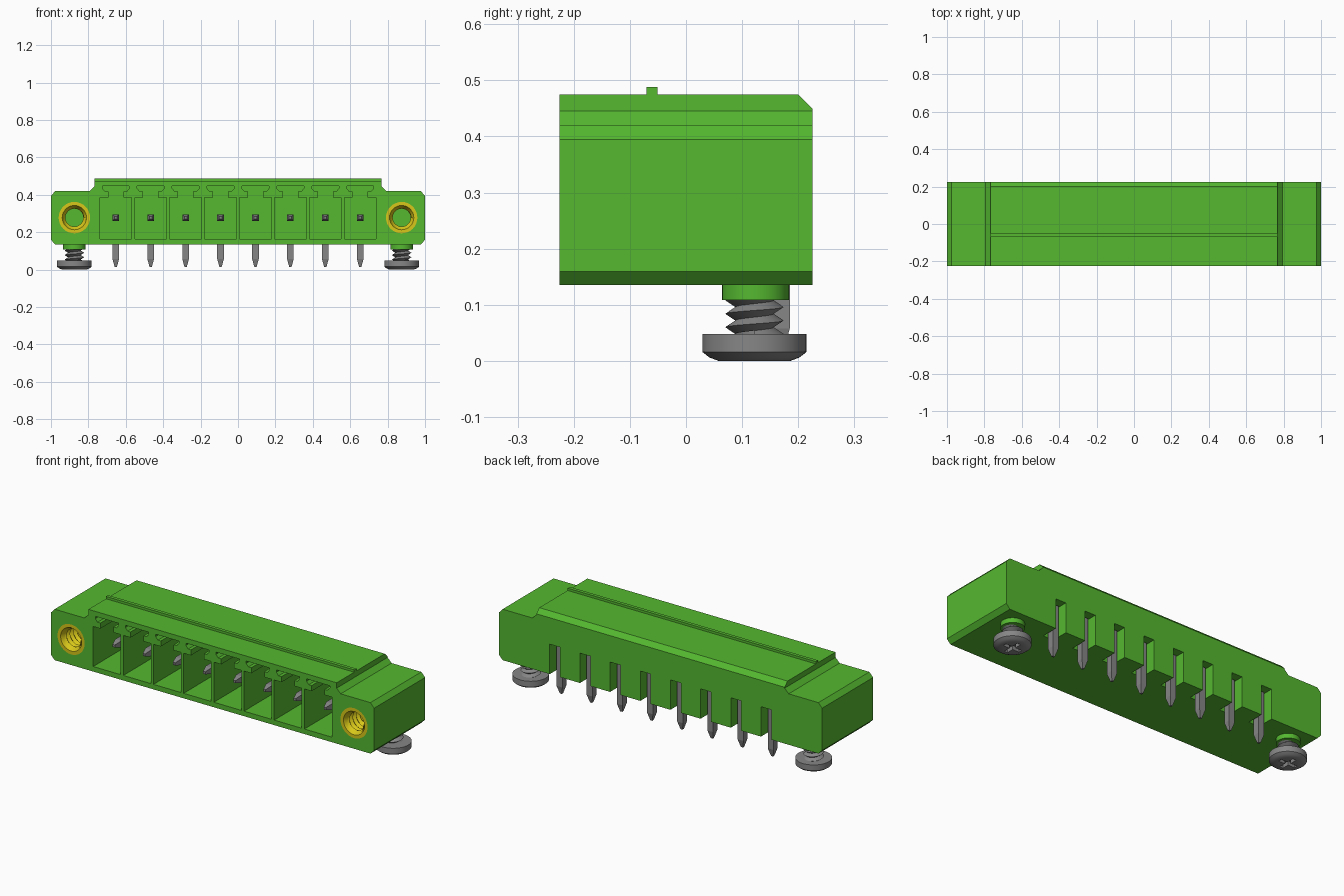
import bpy
import bmesh
import math
from mathutils import Matrix, Vector

cube = bpy.data.objects.get("Cube")
if cube:
    bpy.data.objects.remove(cube, do_unlink=True)

PITCH = 0.1867
WAYS = [(i - 3.5) * PITCH for i in range(8)]
SIDES = (("left", 0.875), ("right", -0.875))
PIN_Z = 0.278
FRONT, BACK = -0.225, 0.225
SCREW_Y = 0.122


def material(name, rgb):
    m = bpy.data.materials.new(name)
    m.use_nodes = True
    m.diffuse_color = (*rgb, 1)
    bsdf = next(n for n in m.node_tree.nodes if n.type == 'BSDF_PRINCIPLED')
    bsdf.inputs["Base Color"].default_value = (*rgb, 1)
    return m


GREEN = material("green plastic", (0.09, 0.48, 0.03))
STEEL = material("grey steel", (0.24, 0.24, 0.24))
BRASS = material("yellow brass", (0.68, 0.57, 0.01))


def make(name, bm, mat, closed=True, smooth=False):
    if closed:
        bmesh.ops.recalc_face_normals(bm, faces=bm.faces)
    mesh = bpy.data.meshes.new(name)
    bm.to_mesh(mesh)
    bm.free()
    mesh.materials.append(mat)
    ob = bpy.data.objects.new(name, mesh)
    bpy.context.collection.objects.link(ob)
    if smooth:
        shade(ob)
    return ob


def shade(ob):
    bpy.ops.object.select_all(action='DESELECT')
    ob.select_set(True)
    bpy.context.view_layer.objects.active = ob
    bpy.ops.object.shade_smooth_by_angle(angle=math.radians(32))


def cut(ob, cutter):
    """Subtract the cutter, keep the result as real geometry, drop the cutter."""
    mod = ob.modifiers.new("cut", 'BOOLEAN')
    mod.operation, mod.solver, mod.object = 'DIFFERENCE', 'EXACT', cutter
    deps = bpy.context.evaluated_depsgraph_get()
    mesh = bpy.data.meshes.new_from_object(ob.evaluated_get(deps))
    ob.modifiers.clear()
    ob.data = mesh
    bpy.data.objects.remove(cutter, do_unlink=True)


def prism(bm, pts, plane, lo, hi):
    """Extrude a 2D outline drawn in plane 'xz', 'yz' or 'xy' between lo and hi."""
    place = {'xz': lambda p, d: (p[0], d, p[1]),
             'yz': lambda p, d: (d, p[0], p[1]),
             'xy': lambda p, d: (p[0], p[1], d)}[plane]
    a = [bm.verts.new(place(p, lo)) for p in pts]
    b = [bm.verts.new(place(p, hi)) for p in pts]
    bm.faces.new(a)
    bm.faces.new(b[::-1])
    for i in range(len(pts)):
        j = (i + 1) % len(pts)
        bm.faces.new((a[i], b[i], b[j], a[j]))


def rect(u0, u1, v0, v1):
    return [(u0, v0), (u1, v0), (u1, v1), (u0, v1)]


def circle(cx, cy, r, n=32):
    return [(cx + r * math.cos(2 * math.pi * i / n), cy + r * math.sin(2 * math.pi * i / n))
            for i in range(n)]


def lathe(profile, caps, n=32):
    """Revolve (radius, z) points about z."""
    bm = bmesh.new()
    rings = [[bm.verts.new((x, y, z)) for x, y in circle(0, 0, r, n)] for r, z in profile]
    for a, b in zip(rings, rings[1:]):
        for i in range(n):
            j = (i + 1) % n
            bm.faces.new((a[i], a[j], b[j], b[i]))
    if caps:
        bm.faces.new(rings[0][::-1])
        bm.faces.new(rings[-1])
    return bm


def thread(bm, root, crest, z0, pitch, turns, n=24):
    """Continuous V-shaped helical surface about z."""
    steps = turns * n
    low, high = [], []
    for k in range(steps + n + 1):
        a, z = 2 * math.pi * k / n, z0 + pitch * k / n
        c, s = math.cos(a), math.sin(a)
        low.append(bm.verts.new((root * c, root * s, z)))
        if k <= steps:
            high.append(bm.verts.new((crest * c, crest * s, z + pitch / 2)))
    for k in range(steps):
        bm.faces.new((low[k], low[k + 1], high[k + 1], high[k]))
        bm.faces.new((high[k], high[k + 1], low[k + 1 + n], low[k + n]))


# Housing: chamfered flanges with a raised centre block
half = [(0.977, 0.135), (1.0, 0.159), (1.0, 0.395), (0.977, 0.42),
        (0.793, 0.42), (0.768, 0.445), (0.768, 0.475)]
bm = bmesh.new()
prism(bm, half + [(-x, z) for x, z in reversed(half)], 'xz', FRONT, BACK)
housing = make("housing", bm, GREEN)

bm = bmesh.new()
# Contact chambers with a keyed dovetail slot above each
key = [(0.085, 0.163), (0.085, 0.387), (0.04, 0.387), (0.04, 0.418),
       (0.058, 0.418), (0.072, 0.434), (0.072, 0.447)]
for x in WAYS:
    outline = [(x + u, z) for u, z in key] + [(x - u, z) for u, z in reversed(key)]
    prism(bm, outline, 'xz', FRONT - 0.05, 0.1)
    # Rear slot for the solder leg
    prism(bm, rect(x - 0.032, x + 0.032, 0.1, 0.302), 'xz', 0.13, BACK + 0.05)
# Bores for the threaded inserts
for _, x in SIDES:
    prism(bm, circle(x, PIN_Z, 0.084), 'xz', FRONT - 0.05, 0.0)
# Chamfer along the top rear edge
prism(bm, [(0.199, 0.476), (0.25, 0.425), (0.25, 0.476 + 0.02), (0.199, 0.496)], 'yz', -1.1, 1.1)
cut(housing, make("cutter", bm, GREEN))

# Narrow rib across the top
bm = bmesh.new()
prism(bm, rect(-0.07, -0.051, 0.47, 0.488), 'yz', -0.768, 0.768)
make("top_rib", bm, GREEN)

# Bent square pins: (y, z, half width, section direction in yz)
path = [(-0.165, PIN_Z, 0.007, (0, 1)), (-0.125, PIN_Z, 0.018, (0, 1)),
        (0.167, PIN_Z, 0.018, (1, 1)), (0.167, 0.058, 0.018, (1, 0)),
        (0.167, 0.014, 0.006, (1, 0))]
for number, x in enumerate(WAYS, 1):
    bm = bmesh.new()
    rings = [[bm.verts.new((x + sx * h, y + s * h * d[0], z + s * h * d[1]))
              for sx, s in ((-1, -1), (1, -1), (1, 1), (-1, 1))] for y, z, h, d in path]
    for a, b in zip(rings, rings[1:]):
        for i in range(4):
            j = (i + 1) % 4
            bm.faces.new((a[i], a[j], b[j], b[i]))
    bm.faces.new(rings[0])
    bm.faces.new(rings[-1])
    make(f"contact_pin_{number}", bm, STEEL)

to_y = Matrix.Rotation(-math.pi / 2, 4, 'X')
for side, x in SIDES:
    # Threaded insert: flush rim, countersink and internal thread
    bm = lathe([(0.05, -0.195), (0.065, FRONT), (0.084, FRONT)], False)
    bm.transform(Matrix.Translation((x, 0, PIN_Z)) @ to_y)
    make(f"{side}_insert_rim", bm, BRASS, False, True)
    bm = bmesh.new()
    thread(bm, 0.06, 0.048, FRONT, 0.03, 7)
    bmesh.ops.reverse_faces(bm, faces=bm.faces)
    bm.transform(Matrix.Translation((x, 0, PIN_Z)) @ to_y)
    make(f"{side}_insert_thread", bm, BRASS, False, True)

    at_screw = Matrix.Translation((x, SCREW_Y, 0))
    # Boss under the flange
    bm = bmesh.new()
    prism(bm, circle(x, SCREW_Y + 0.002, 0.06), 'xy', 0.109, 0.137)
    make(f"{side}_screw_boss", bm, GREEN, True, True)

    # Screw shank
    bm = bmesh.new()
    thread(bm, 0.034, 0.052, 0.03, 0.024, 4)
    bm.transform(at_screw)
    make(f"{side}_screw_thread", bm, STEEL, False, True)

    # Screw head with a cross recess underneath
    bm = lathe([(0.064, 0.0), (0.08, 0.006), (0.093, 0.016), (0.093, 0.048)], True, 40)
    bm.transform(at_screw)
    head = make(f"{side}_screw_head", bm, STEEL)
    w, l = 0.01, 0.05
    arm = [(l, -w), (l, w), (w, w)]
    cross = []
    for q in range(4):
        turn = Matrix.Rotation(q * math.pi / 2, 2)
        cross += [tuple(turn @ Vector(p) + Vector((x, SCREW_Y))) for p in arm]
    bm = bmesh.new()
    prism(bm, cross, 'xy', -0.02, 0.022)
    cut(head, make("cutter", bm, STEEL))
    shade(head)
